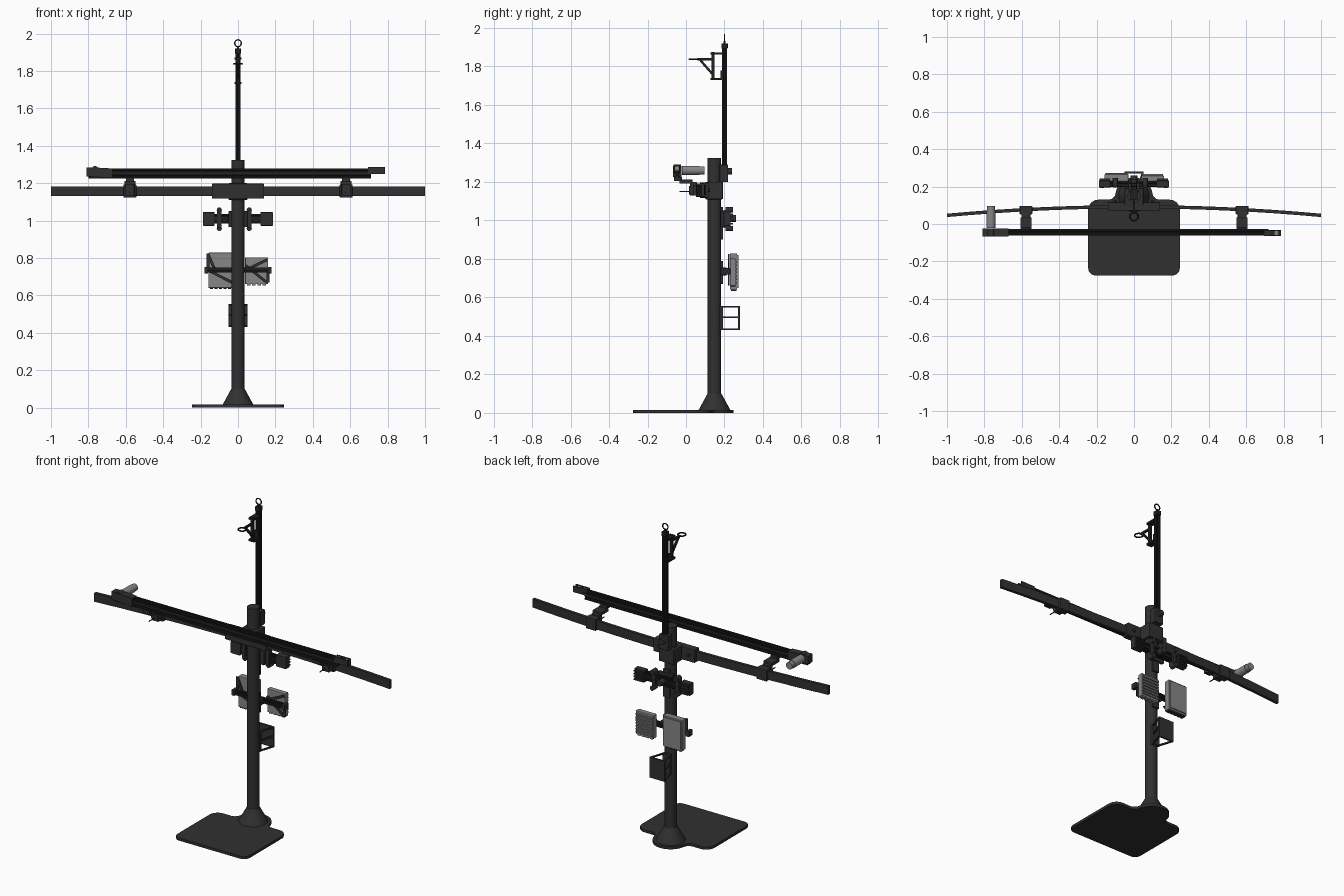
import bpy, bmesh, math
from mathutils import Vector, Matrix

if "Cube" in bpy.data.objects:
    bpy.data.objects.remove(bpy.data.objects["Cube"])


def mat(name, v):
    m = bpy.data.materials.new(name)
    m.diffuse_color = (v, v, v, 1)
    m.use_nodes = True
    m.node_tree.nodes["Principled BSDF"].inputs["Base Color"].default_value = m.diffuse_color
    return m


DARK, BLACK, GREY = mat("dark", 0.03), mat("black", 0.014), mat("grey", 0.24)


def finish(bm, name, m, smooth=False):
    bmesh.ops.recalc_face_normals(bm, faces=bm.faces)
    me = bpy.data.meshes.new(name)
    bm.to_mesh(me)
    bm.free()
    o = bpy.data.objects.new(name, me)
    bpy.context.collection.objects.link(o)
    me.materials.append(m)
    if smooth:
        bpy.ops.object.select_all(action='DESELECT')
        o.select_set(True)
        bpy.context.view_layer.objects.active = o
        bpy.ops.object.shade_smooth_by_angle(angle=math.radians(35))
    return o


def box(name, x, y, z, m=DARK, bevel=0):
    bm = bmesh.new()
    bmesh.ops.create_cube(bm, size=1)
    for v in bm.verts:
        v.co = [(r[0] + r[1]) / 2 + c * (r[1] - r[0]) for r, c in zip((x, y, z), v.co)]
    if bevel:
        bmesh.ops.bevel(bm, geom=bm.edges[:], offset=bevel, segments=2, affect='EDGES', profile=0.5)
    return finish(bm, name, m)


def cyl(name, p, q, r, m=DARK, r2=None, n=32):
    p, q = Vector(p), Vector(q)
    bm = bmesh.new()
    bmesh.ops.create_cone(bm, cap_ends=True, segments=n, radius1=r, radius2=r if r2 is None else r2, depth=(q - p).length)
    rot = (q - p).to_track_quat('Z', 'Y').to_matrix().to_4x4()
    bm.transform(Matrix.Translation((p + q) / 2) @ rot)
    return finish(bm, name, m, True)


def prism(name, pts, start, depth, axis, m=DARK, smooth=False):
    """Extrude a 2D outline along axis; outline uses the two other axes in order."""
    bm = bmesh.new()
    def at(p, d):
        c = list(p)
        c.insert('xyz'.index(axis), d)
        return bm.verts.new(c)
    a = [at(p, start) for p in pts]
    b = [at(p, start + depth) for p in pts]
    bm.faces.new(a)
    bm.faces.new(b)
    for i in range(len(a)):
        j = (i + 1) % len(a)
        bm.faces.new((a[i], a[j], b[j], b[i]))
    return finish(bm, name, m, smooth)


def strut(name, p, q, w, start, depth, axis, m=DARK):
    p, q = Vector(p), Vector(q)
    n = (q - p).orthogonal().normalized() * w / 2
    return prism(name, [p + n, q + n, q - n, p - n], start, depth, axis, m)


def ring(name, loc, R, r, m, upright=False):
    bpy.ops.mesh.primitive_torus_add(location=loc, major_radius=R, minor_radius=r, major_segments=32,
                                     minor_segments=10, rotation=(math.pi / 2 if upright else 0, 0, 0))
    o = bpy.context.object
    o.name = name
    o.data.materials.append(m)
    bpy.ops.object.shade_smooth_by_angle()


def slotted(name, c, half, start, depth, axis, m=BLACK):
    """Square aluminium style profile with a slot on each side."""
    side = [(1, 1), (.35, 1), (.35, .8), (.55, .8), (.25, .4), (-.25, .4), (-.55, .8), (-.35, .8), (-.35, 1)]
    pts = []
    for k in range(4):
        for x, y in side:
            for _ in range(k):
                x, y = -y, x
            pts.append((c[0] + x * half, c[1] + y * half))
    return prism(name, pts, start, depth, axis, m)


def arc(cx, cy, r, a0, a1, n=8):
    return [(cx + r * math.cos(math.radians(a0 + (a1 - a0) * i / n)),
             cy + r * math.sin(math.radians(a0 + (a1 - a0) * i / n))) for i in range(n + 1)]


PY = 0.148  # pole centre in y

# Foot plate with rounded tab behind, cone and pole
half = arc(0.205, -0.235, 0.04, 270, 360) + arc(0.19, 0.075, 0.055, 0, 90)
half += arc(0.138, 0.17, 0.04, 270, 189) + arc(0, PY, 0.1, 9, 88, 12)
prism("foot_plate", half + [(-x, y) for x, y in reversed(half)], 0, 0.016, 'z', DARK, True)
cyl("foot_cone", (0, PY, 0.016), (0, PY, 0.1), 0.082, r2=0.036, n=48)
cyl("pole", (0, PY, 0.016), (0, PY, 1.325), 0.035, n=48)

# Slim mast with cap and lifting ring
slotted("mast", (0, 0.2), 0.013, 1.2, 0.7, 'z')
box("mast_cap", (-.015, .015), (.185, .217), (1.893, 1.92), BLACK, .002)
cyl("ring_stem", (0, .2, 1.915), (0, .2, 1.932), .006, BLACK)
ring("lifting_ring", (0, .2, 1.948), .018, .0035, BLACK, True)
box("mast_clamp", (-.03, .03), (.175, .218), (1.2, 1.29), DARK, .003)
cyl("mast_knob", (0, .215, 1.255), (0, .24, 1.255), .017, n=16)

# Hook bracket near mast top
box("hook_post", (-.008, .008), (.132, .147), (1.73, 1.875), BLACK)
for z in (1.735, 1.867):
    box("hook_link", (-.018, .018), (.128, .19), (z - .006, z + .006), BLACK)
box("hook_foot", (-.012, .012), (.178, .19), (1.73, 1.78), BLACK)
box("hook_arm", (-.006, .006), (.06, .14), (1.832, 1.843), BLACK)
strut("hook_brace", (.07, 1.838), (.138, 1.76), .012, -.006, .012, 'x', BLACK)
ring("hook_eye", (0, .04, 1.838), .022, .0045, BLACK)

# Bowed cross beam with centre sleeve
def beam_y(x):
    return 0.092 - 0.046 * x * x

xs = [-1 + i / 16 for i in range(33)]
prism("bowed_beam", [(x, beam_y(x) - .009) for x in xs] + [(x, beam_y(x) + .009) for x in reversed(xs)],
      1.13, .053, 'z', DARK, True)
box("beam_sleeve", (-.14, .14), (.072, .117), (1.117, 1.197), DARK, .004)
box("pole_collar", (-.05, .05), (.1, .192), (1.11, 1.2), DARK, .004)
for x in (-.1, .1):
    cyl("sleeve_bolt", (x, .117, 1.157), (x, .126, 1.157), .01, n=6)

# Clamps carrying the rail
for s in (-1, 1):
    x = s * 0.578
    y = beam_y(x)
    box("beam_clamp", (x - .034, x + .034), (y - .025, y + .02), (1.122, 1.193), DARK, .004)
    box("clamp_jaw", (x - .024, x + .024), (.02, y - .02), (1.13, 1.2), DARK, .004)
    box("clamp_arm", (x - .03, x + .03), (-.035, .035), (1.192, 1.212), DARK, .003)
    box("rail_seat", (x - .022, x + .022), (-.062, -.02), (1.205, 1.226), DARK, .003)
    cyl("clamp_pin", (x, -.035, 1.15), (x, .03, 1.15), .003, n=10)
    cyl("clamp_wheel", (x, .022, 1.157), (x, .016, 1.157), .022, n=16)

# Slide rail from two slotted profiles, carriage belt and end blocks
for z in (1.2375, 1.2645):
    slotted("slide_rail", (-.045, z), .0135, -.8, 1.51, 'x')
for s, y in ((-1, -.062), (1, -.031)):
    box("rail_belt", (-.7, .72), (y, y + .003), (1.258, 1.266), BLACK)
prism("motor_plate", [(-.81, 1.236), (-.67, 1.226), (-.67, 1.278), (-.73, 1.282), (-.81, 1.284)], -.068, .044, 'y')
cyl("motor_pulley", (-.765, -.065, 1.272), (-.765, -.025, 1.272), .019)
for y in (-.061, -.034):
    box("idler_cheek", (.695, .787), (y - .003, y + .003), (1.249, 1.286))
box("idler_bottom", (.695, .787), (-.062, -.033), (1.249, 1.255))
box("idler_block", (.695, .73), (-.062, -.033), (1.25, 1.285))
cyl("idler_wheel", (.762, -.058, 1.268), (.762, -.037, 1.268), .014, GREY)
cyl("motor", (-.765, -.022, 1.26), (-.765, .07, 1.26), .024, GREY)
cyl("motor_end", (-.765, .07, 1.26), (-.765, .096, 1.26), .0215, GREY)

# Upper equipment bar with hand wheels and end clamps
box("upper_pole_plate", (-.022, .022), (.178, .192), (.9, 1.07), DARK, .002)
for z in (.997, 1.022):
    slotted("upper_bar", (.212, z), .0125, -.18, .36, 'x')
box("upper_bracket", (-.05, .05), (.18, .2), (.965, 1.05), DARK, .003)
for x0, x1 in ((-.188, -.125), (.12, .187)):
    box("upper_end_clamp", (x0, x1), (.196, .232), (.972, 1.045), DARK, .003)
    for i in range(4):
        z = .978 + i * .017
        box("upper_clamp_fin", (x0 + .004, x1 - .004), (.23, .244), (z, z + .008))
for x in (-.1, .06):
    box("wheel_yoke", (x - .012, x + .012), (.195, .23), (.96, 1.055), DARK, .003)
    for z in (.958, 1.056):
        cyl("wheel_knob", (x, .205, z), (x, .245, z), .014, n=12)
cyl("upper_screw", (0, .22, 1.01), (0, .26, 1.01), .018, n=16)

# Lower equipment bar with gussets
box("lower_pole_plate", (-.022, .022), (.178, .192), (.67, .79), DARK, .002)
box("lower_bracket", (-.03, .03), (.18, .212), (.715, .755), DARK, .003)
slotted("lower_bar", (.212, .735), .013, -.18, .36, 'x')
for x in (-.17, .17):
    box("lower_bar_end", (x - .01, x + .01), (.192, .23), (.718, .752), DARK, .002)
for p, q in (((-.16, .825), (-.16, .73)), ((-.16, .82), (-.125, .74)), ((-.16, .735), (-.03, .668)),
             ((.04, .76), (.155, .668)), ((.16, .668), (.16, .745)), ((.155, .79), (.04, .735))):
    strut("gusset", p, q, .015, .219, .007, 'y')

# Two control boxes with cooling fins and connectors
box("large_control_box", (-.158, -.03), (.228, .266), (.64, .828), GREY, .003)
box("large_box_lid", (-.152, -.036), (.266, .272), (.65, .82), GREY)
for i in range(5):
    x = -.15 + i * .024
    box("connector", (x, x + .016), (.235, .262), (.633, .641), DARK)
box("small_control_box", (.038, .16), (.228, .258), (.66, .803), GREY, .003)
for i in range(7):
    z = .672 + i * .018
    box("cooling_fin", (.042, .156), (.258, .266), (z, z + .009), GREY)
for i in range(4):
    x = .048 + i * .028
    box("small_connector", (x, x + .018), (.233, .256), (.653, .662), GREY)

# Tray held off the pole by splayed struts
box("tray_pole_plate", (-.025, .025), (.176, .192), (.43, .555), DARK, .002)
box("tray_back", (-.052, .052), (.27, .28), (.43, .555))
for z in (.43, .492, .547):
    for s in (-1, 1):
        strut("tray_strut", (s * .018, .186), (s * .046, .274), .01, z, .008, 'z')
